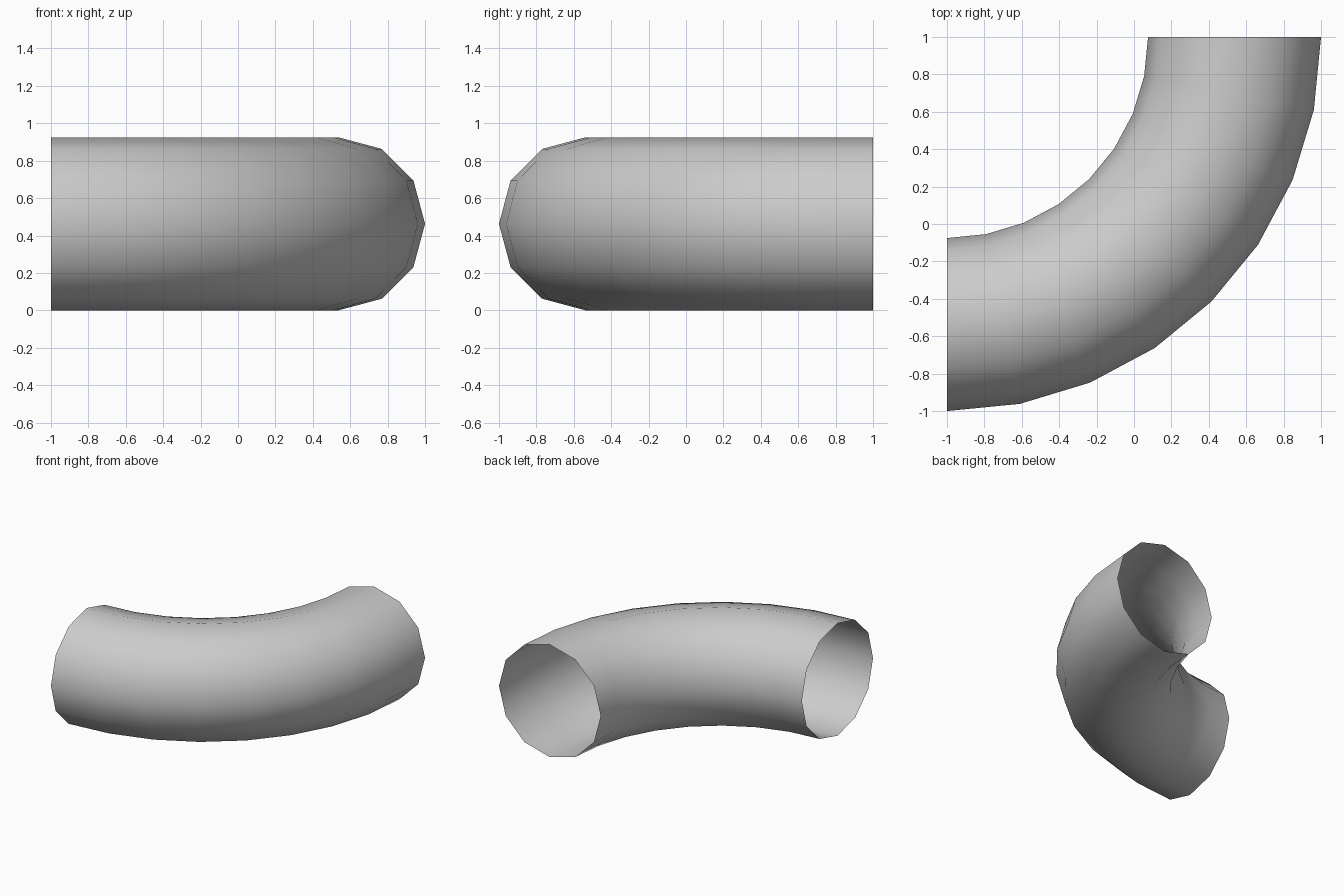
import bpy, bmesh
from math import cos, sin, pi
from mathutils import Vector

if "Cube" in bpy.data.objects:
    bpy.data.objects.remove(bpy.data.objects["Cube"])

TUBE_R = 0.4625          # pipe radius
BEND_R = 2 - TUBE_R      # bend radius of the centre line
SIDES, STEPS = 12, 8

bm = bmesh.new()

# Pipe cross-section: open 12-sided ring at the back end of the elbow
ring = [bm.verts.new((-1 + BEND_R + TUBE_R * cos(2 * pi * i / SIDES), 1,
                      TUBE_R + TUBE_R * sin(2 * pi * i / SIDES)))
        for i in range(SIDES)]
edges = [bm.edges.new((ring[i], ring[(i + 1) % SIDES])) for i in range(SIDES)]

# Sweep the ring through a quarter turn, leaving both ends open
bmesh.ops.spin(bm, geom=ring + edges, cent=Vector((-1, 1, 0)), axis=Vector((0, 0, 1)),
               angle=-pi / 2, steps=STEPS, use_duplicate=False)
bmesh.ops.remove_doubles(bm, verts=bm.verts, dist=1e-4)
bmesh.ops.recalc_face_normals(bm, faces=bm.faces)

# Make sure the normals point away from the centre line
bm.normal_update()
top = max(bm.faces, key=lambda f: f.calc_center_median().z)
if top.normal.z < 0:
    bmesh.ops.reverse_faces(bm, faces=bm.faces)
for f in bm.faces:
    f.smooth = True

mesh = bpy.data.meshes.new("pipe_elbow")
bm.to_mesh(mesh)
bm.free()
bpy.context.collection.objects.link(bpy.data.objects.new("pipe_elbow", mesh))
